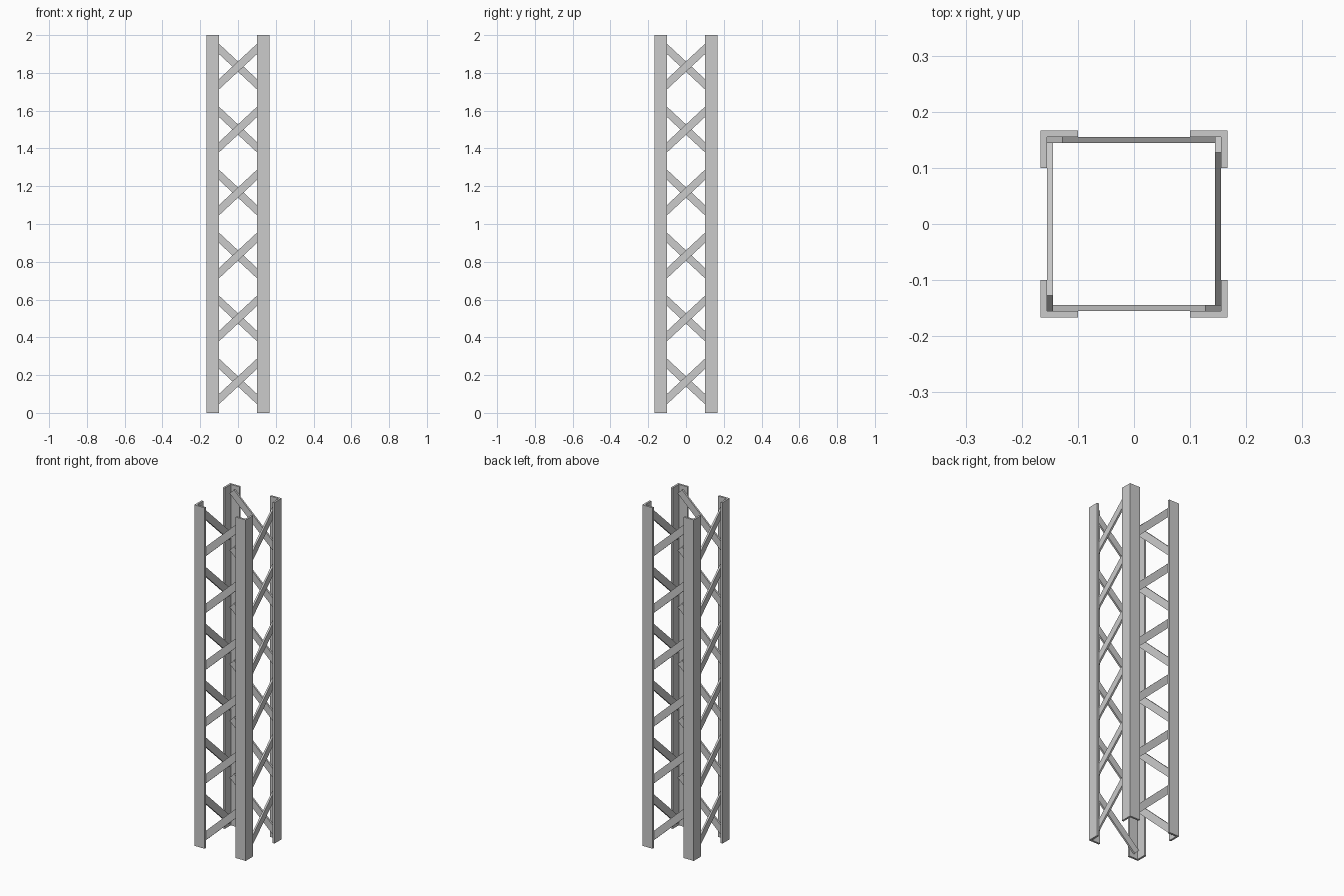
import bpy, bmesh, math
from mathutils import Matrix, Vector

if "Cube" in bpy.data.objects:
    bpy.data.objects.remove(bpy.data.objects["Cube"])

H, R, LEG, T = 2.0, 0.1667, 0.0667, 0.0115   # height, half width, flange width, flange thickness
BAYS = 6
BAY = H / BAYS
BAR_W, BAR_T, REACH = 0.040, 0.0105, 0.155   # brace width, thickness, half span
SLOPE = 0.93


def prism(name, profile, depth_vec, turn):
    """Extrude a closed profile and turn it about the tower axis."""
    bm = bmesh.new()
    face = bm.faces.new([bm.verts.new(p) for p in profile])
    ext = bmesh.ops.extrude_face_region(bm, geom=[face])
    moved = [v for v in ext["geom"] if isinstance(v, bmesh.types.BMVert)]
    bmesh.ops.translate(bm, verts=moved, vec=depth_vec)
    bm.transform(Matrix.Rotation(turn, 4, 'Z'))
    bmesh.ops.recalc_face_normals(bm, faces=bm.faces)
    mesh = bpy.data.meshes.new(name)
    bm.to_mesh(mesh)
    bm.free()
    obj = bpy.data.objects.new(name, mesh)
    bpy.context.collection.objects.link(obj)
    return obj


# L-shaped corner section, front right corner
I, E = R - T, R - LEG
angle = [(R, -R, 0), (R, -E, 0), (I, -E, 0), (I, -I, 0), (E, -I, 0), (E, -R, 0)]

for side in range(4):
    turn = side * math.pi / 2
    prism(f"corner_angle_{side + 1}", angle, (0, 0, H), turn)

    # one flat diagonal per bay, rising to the right on every face
    along = Vector((1, 0, SLOPE)).normalized()
    across = Vector((-along.z, 0, along.x)) * BAR_W / 2
    half = along * (REACH - abs(across.x)) / along.x
    for bay in range(BAYS):
        mid = Vector((0, -I, (bay + 0.5) * BAY))
        strip = [mid - half - across, mid + half - across,
                 mid + half + across, mid - half + across]
        prism(f"diagonal_brace_{side + 1}_{bay + 1}", strip, (0, BAR_T, 0), turn)
